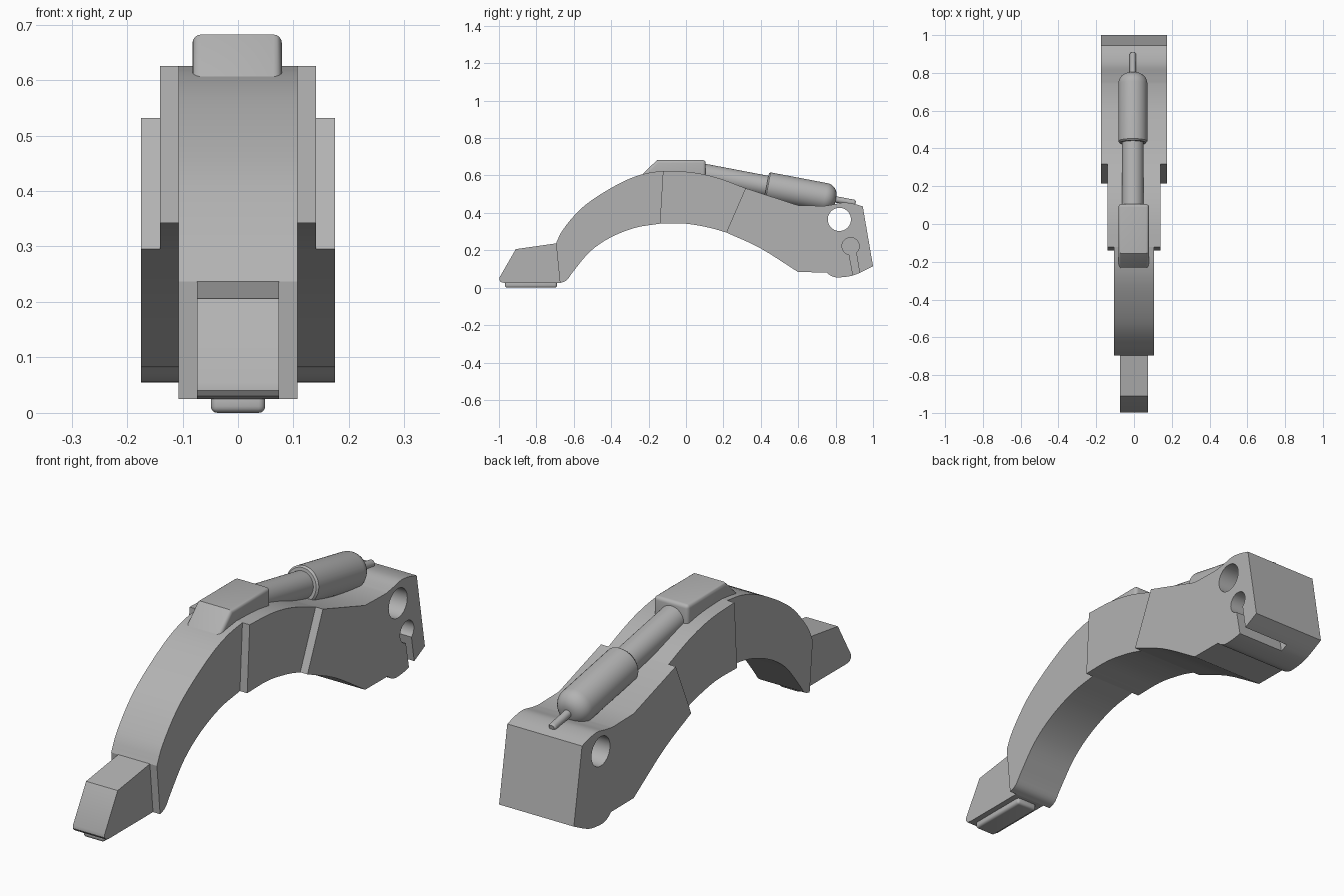
import bpy, bmesh, math
from mathutils import Vector

cube = bpy.data.objects.get("Cube")
if cube:
    bpy.data.objects.remove(cube, do_unlink=True)

grey = bpy.data.materials.new("plain_grey")
grey.use_nodes = True
grey.diffuse_color = (0.45, 0.45, 0.45, 1)
grey.node_tree.nodes["Principled BSDF"].inputs["Base Color"].default_value = (0.45, 0.45, 0.45, 1)


def finish(name, bm):
    bmesh.ops.recalc_face_normals(bm, faces=bm.faces)
    mesh = bpy.data.meshes.new(name)
    bm.to_mesh(mesh)
    bm.free()
    mesh.materials.append(grey)
    obj = bpy.data.objects.new(name, mesh)
    bpy.context.collection.objects.link(obj)
    return obj


def activate(obj):
    bpy.ops.object.select_all(action='DESELECT')
    obj.select_set(True)
    bpy.context.view_layer.objects.active = obj


def smooth(obj, angle=30):
    activate(obj)
    bpy.ops.object.shade_smooth_by_angle(angle=math.radians(angle))


def slab(name, outline, x0, x1):
    """Side outline of (y, z) points extruded across x."""
    bm = bmesh.new()
    face = bm.faces.new([bm.verts.new((x0, y, z)) for y, z in outline])
    grown = bmesh.ops.extrude_face_region(bm, geom=[face])["geom"]
    for v in grown:
        if isinstance(v, bmesh.types.BMVert):
            v.co.x = x1
    return finish(name, bm)


def curve(points, steps=4):
    """Smooth curve through the given (y, z) points."""
    p = [Vector(q) for q in points]
    p = [2 * p[0] - p[1]] + p + [2 * p[-1] - p[-2]]
    out = []
    for a, b, c, d in zip(p, p[1:], p[2:], p[3:]):
        for i in range(steps):
            t = i / steps
            out.append(0.5 * (2 * b + (c - a) * t + (2 * a - 5 * b + 4 * c - d) * t * t
                              + (3 * b - a - 3 * c + d) * t ** 3))
    return [tuple(q) for q in out + [p[-2]]]


def lathe(name, profile, start, axis, sides=40):
    """Closed round part from (radius, distance) pairs along an axis."""
    bm = bmesh.new()
    turn = axis.to_track_quat('Z', 'Y')
    rings = []
    for r, t in profile:
        rings.append([bm.verts.new(start + turn @ Vector((r * math.cos(a), r * math.sin(a), t)))
                      for a in (2 * math.pi * i / sides for i in range(sides))])
    for lo, hi in zip(rings, rings[1:]):
        for i in range(sides):
            j = (i + 1) % sides
            bm.faces.new((lo[i], lo[j], hi[j], hi[i]))
    bm.faces.new(rings[0])
    bm.faces.new(rings[-1])
    return finish(name, bm)


def bevel(obj, width, limit):
    mod = obj.modifiers.new("bevel", 'BEVEL')
    mod.width, mod.segments = width, 4
    mod.limit_method, mod.angle_limit = 'ANGLE', math.radians(limit)
    activate(obj)
    bpy.ops.object.modifier_apply(modifier=mod.name)
    smooth(obj)


def cut(obj, cutter):
    cutter.hide_render = True
    mod = obj.modifiers.new("cut", 'BOOLEAN')
    mod.operation, mod.solver, mod.object = 'DIFFERENCE', 'EXACT', cutter
    activate(obj)
    bpy.ops.object.modifier_apply(modifier=mod.name)
    bpy.data.objects.remove(cutter, do_unlink=True)


# Curved arm in three stepped widths
front_top = curve([(-0.695, 0.237), (-0.658, 0.31), (-0.567, 0.417), (-0.46, 0.497),
                   (-0.326, 0.572), (-0.22, 0.61), (-0.123, 0.625)])
front_under = curve([(-0.14, 0.342), (-0.273, 0.32), (-0.406, 0.267), (-0.513, 0.193),
                     (-0.6, 0.09), (-0.638, 0.04), (-0.674, 0.025)])
smooth(slab("front_arm", front_top + front_under, -0.107, 0.107))

mid_top = curve([(-0.123, 0.625), (0, 0.62), (0.1, 0.605), (0.2, 0.577), (0.318, 0.532)])
mid_under = curve([(0.215, 0.295), (0.128, 0.32), (0, 0.342), (-0.14, 0.342)])
smooth(slab("middle_arm", mid_top + mid_under, -0.141, 0.141))

# Rear block with a rounded upper lip and a shaped lower edge
lip = curve([(0.74, 0.437), (0.79, 0.445), (0.84, 0.455), (0.89, 0.45), (0.945, 0.435)])
heel = curve([(1.0, 0.115), (0.93, 0.08), (0.88, 0.062), (0.81, 0.055), (0.775, 0.064), (0.75, 0.082)])
rear_under = curve([(0.6, 0.083), (0.396, 0.212), (0.215, 0.295)])
rear = slab("rear_block", [(0.318, 0.532), (0.6, 0.44)] + lip + heel + rear_under, -0.175, 0.175)

# Pivot hole right through, keyhole and slot open on one side only
across = Vector((1, 0, 0))
cut(rear, lathe("pivot_cutter", [(0.062, 0), (0.062, 1)], Vector((-0.5, 0.82, 0.365)), across))
cut(rear, lathe("keyhole_cutter", [(0.046, 0), (0.046, 0.5)], Vector((-0.05, 0.88, 0.222)), across))
cut(rear, slab("slot_cutter", [(0.868, 0.2), (0.908, 0.2), (0.938, 0.02), (0.902, 0.02)], -0.05, 0.4))
smooth(rear)

# Foot and its pad
smooth(slab("foot", [(-0.97, 0.025), (-0.99, 0.03), (-0.998, 0.04), (-0.997, 0.055), (-0.91, 0.206),
                     (-0.695, 0.237), (-0.674, 0.025)], -0.074, 0.074))
pad = slab("foot_pad", [(-0.968, 0), (-0.968, 0.035), (-0.69, 0.035), (-0.69, 0)], -0.049, 0.049)
bevel(pad, 0.012, 60)

# Raised cap on top of the arch
cap = slab("top_cap", [(-0.25, 0.59), (-0.155, 0.682), (0.105, 0.682), (0.105, 0.56), (-0.2, 0.56)],
           -0.082, 0.079)
bevel(cap, 0.015, 60)

# Telescopic cylinder leaning back along the arm
axis = Vector((0, 0.9824, -0.1867))
base = Vector((-0.006, 0, 0.624))
smooth(lathe("piston_rod", [(0.057, 0.05), (0.057, 0.5)], base, axis))
dome = [(0.017 + 0.06 * math.cos(a), 0.755 + 0.06 * math.sin(a))
        for a in (math.pi / 2 * i / 8 for i in range(9))]
smooth(lathe("cylinder_body", [(0.07, 0.438), (0.077, 0.446)] + dome, base, axis))
smooth(lathe("end_pin", [(0.017, 0.8), (0.017, 0.915), (0.012, 0.923)], base, axis, 20))
